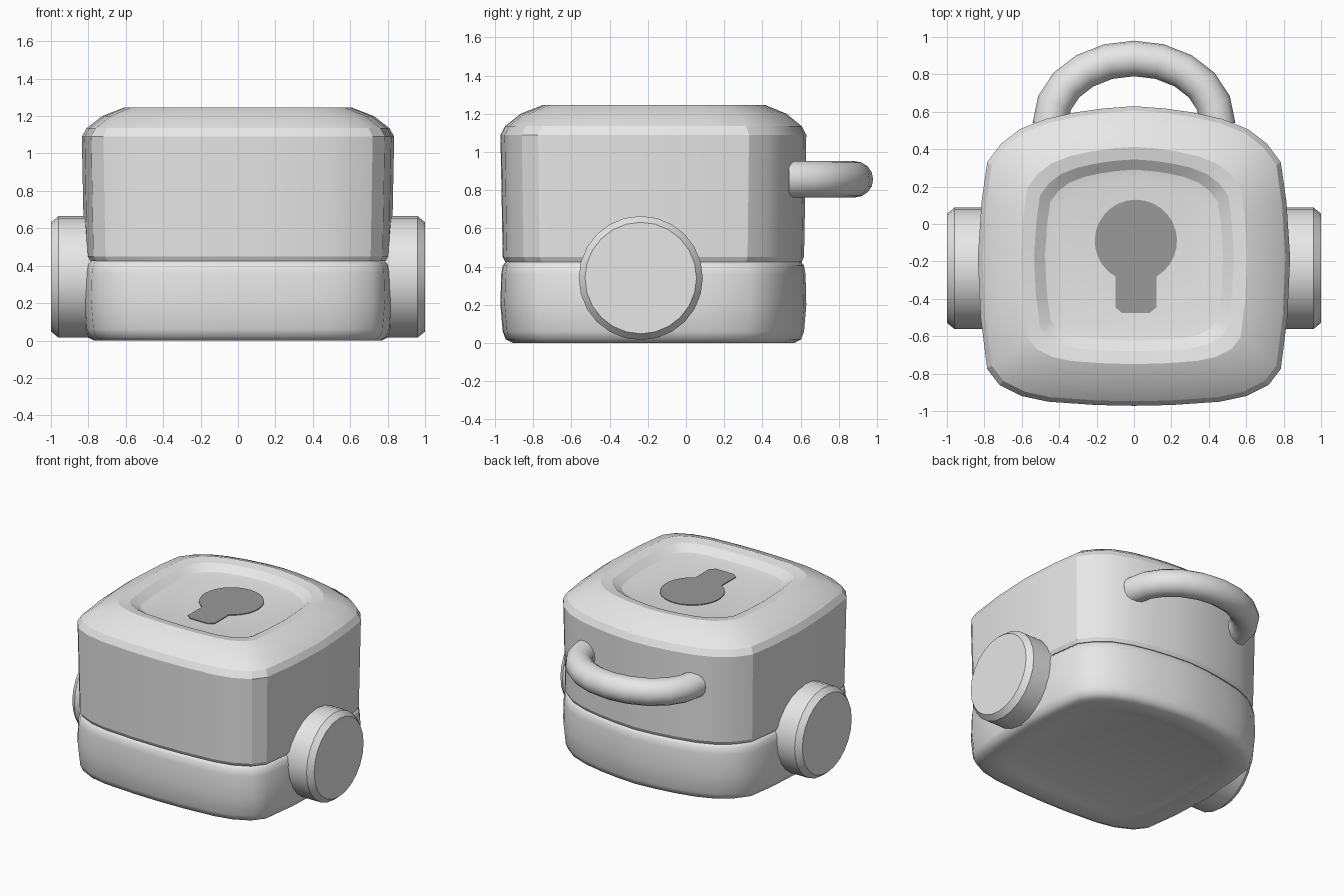
import bpy, bmesh, math
from mathutils import Vector

if "Cube" in bpy.data.objects:
    bpy.data.objects.remove(bpy.data.objects["Cube"])

CY = -0.16  # centre the outline scales about


def material(name, v):
    m = bpy.data.materials.new(name)
    m.diffuse_color = (v, v, v, 1)
    m.use_nodes = True
    m.node_tree.nodes["Principled BSDF"].inputs["Base Color"].default_value = m.diffuse_color
    return m


GREY = material("light grey", 0.8)
DARK = material("dark grey", 0.32)


def finish(name, bm, mat, angle):
    bmesh.ops.recalc_face_normals(bm, faces=bm.faces)
    me = bpy.data.meshes.new(name)
    bm.to_mesh(me)
    bm.free()
    ob = bpy.data.objects.new(name, me)
    bpy.context.collection.objects.link(ob)
    me.materials.append(mat)
    bpy.ops.object.select_all(action='DESELECT')
    ob.select_set(True)
    bpy.context.view_layer.objects.active = ob
    bpy.ops.object.shade_smooth_by_angle(angle=math.radians(angle))
    return ob


def loft(name, rings, mat, angle):
    """Skin equal-length rings of points and cap both ends."""
    bm = bmesh.new()
    vs = [[bm.verts.new(p) for p in r] for r in rings]
    n = len(rings[0])
    for a, b in zip(vs, vs[1:]):
        for i in range(n):
            j = (i + 1) % n
            bm.faces.new((a[i], a[j], b[j], b[i]))
    bm.faces.new(vs[0][::-1])
    bm.faces.new(vs[-1])
    return finish(name, bm, mat, angle)


# Rounded square plan: right half from back to front, mirrored to the left
half = [(0, .63), (.16, .618), (.31, .597), (.47, .562), (.61, .507), (.71, .43),
        (.785, .33), (.815, .12), (.835, -.18), (.82, -.5), (.785, -.775),
        (.72, -.86), (.6, -.92), (.46, -.95), (.2, -.968), (0, -.972)]
plan = half + [(-x, y) for x, y in half[-2:0:-1]]


def shell(name, profile, angle):
    rings = [[(x * s, CY + (y - CY) * s, z) for x, y in plan] for s, z in profile]
    return loft(name, rings, GREY, angle)


# Lower shell with recessed underside
shell("base", [(.70, .02), (.75, .006), (.82, 0), (.92, 0), (.965, .018), (.985, .06),
               (1, .2), (.995, .36), (.985, .405), (.965, .425), (.9, .43)], 50)

# Upper shell with sloped shoulder and dished top
FLOOR = 1.185
shell("lid", [(.9, .42), (.97, .425), (.985, .45), (1, 1.09), (.97, 1.135),
              (.87, 1.2), (.725, 1.247), (.64, 1.235), (.57, 1.195), (.5, FLOOR)], 18)

# Keyhole plate: round head joined to a chamfered slot
KX, KY, R = .01, -.09, .22
a0 = math.asin(.11 / R)
key = []
for i in range(25):
    a = -math.pi / 2 + a0 + (2 * math.pi - 2 * a0) * i / 24
    key.append((KX + R * math.cos(a), KY + R * math.sin(a)))
key += [(KX - .11, -.445), (KX - .075, -.475), (KX + .075, -.475), (KX + .11, -.445)]
loft("keyhole", [[(x, y, z) for x, y in key] for z in (FLOOR - .001, FLOOR + .006)], DARK, 30)

# Side knobs with chamfered rims
for side, label in ((-1, "left"), (1, "right")):
    rings = []
    for x, r in ((.7, .325), (.96, .325), (1, .292)):
        rings.append([(side * x, -.237 + r * math.cos(2 * math.pi * i / 24),
                       .34 + r * math.sin(2 * math.pi * i / 24)) for i in range(24)])
    loft(label + "_knob", rings, GREY, 30)

# Carrying loop at the back
rings = []
for i in range(11):
    a = math.pi * i / 10
    c = Vector((.447 * math.cos(a), .54 + .345 * math.sin(a), .857))
    out = Vector((.345 * math.cos(a), .447 * math.sin(a), 0)).normalized()
    rings.append([c + .095 * (out * math.cos(t) + Vector((0, 0, 1)) * math.sin(t))
                  for t in (2 * math.pi * k / 16 for k in range(16))])
loft("back_loop", rings, GREY, 50)
